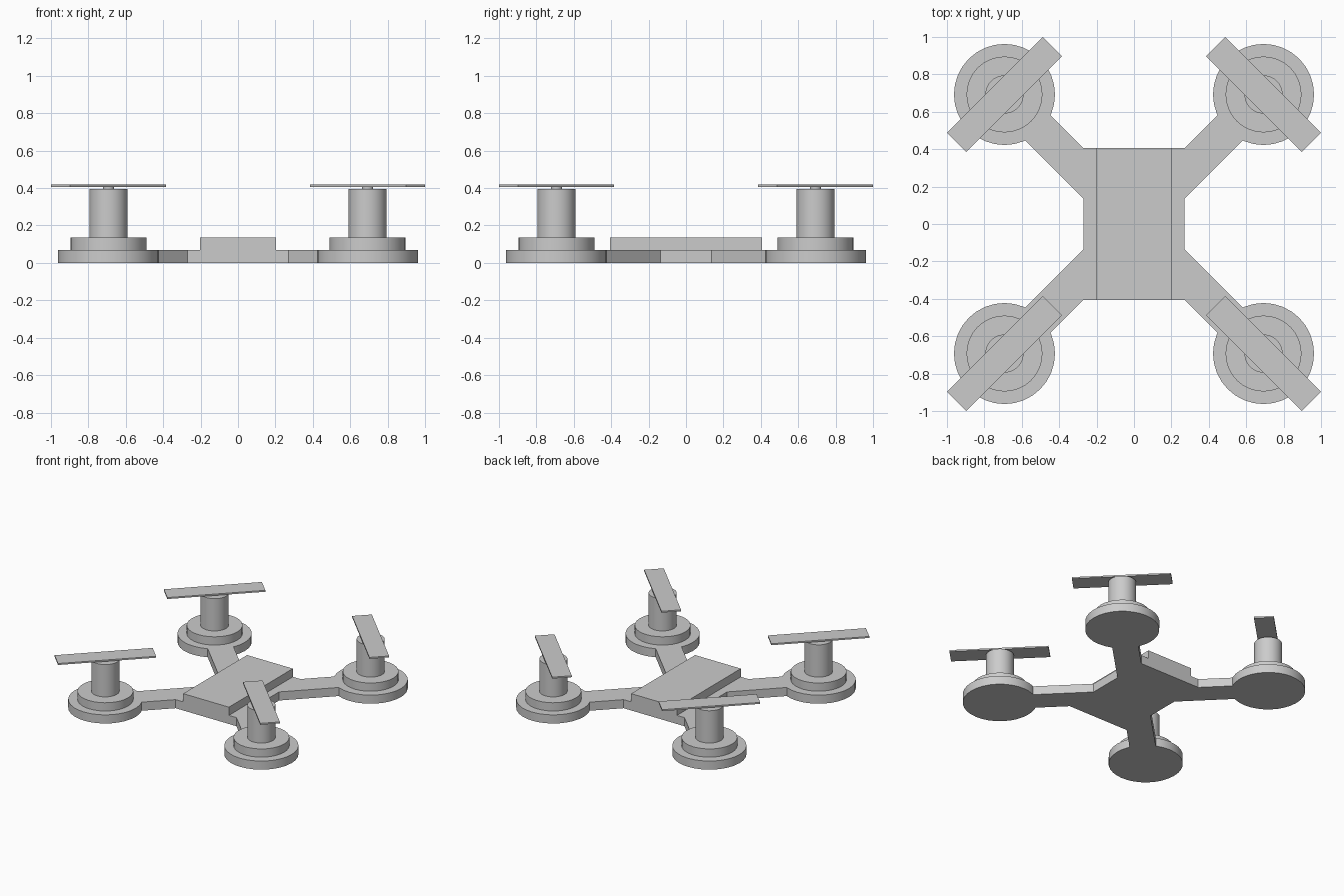
import bpy, bmesh, math

if "Cube" in bpy.data.objects:
    bpy.data.objects.remove(bpy.data.objects["Cube"])

C = 0.6925   # rotor centre offset in x and y
SIDES = 32


def extrude(name, outline, z0, z1):
    """Solid prism from a flat outline."""
    bm = bmesh.new()
    face = bm.faces.new([bm.verts.new((x, y, z0)) for x, y in outline])
    res = bmesh.ops.extrude_face_region(bm, geom=[face])
    top = [v for v in res["geom"] if isinstance(v, bmesh.types.BMVert)]
    bmesh.ops.translate(bm, verts=top, vec=(0, 0, z1 - z0))
    bmesh.ops.recalc_face_normals(bm, faces=bm.faces)
    mesh = bpy.data.meshes.new(name)
    bm.to_mesh(mesh)
    bm.free()
    obj = bpy.data.objects.new(name, mesh)
    bpy.context.collection.objects.link(obj)
    return obj


def lathe(name, profile, location):
    """Turned solid from (radius, z) points, capped at both ends."""
    bm = bmesh.new()
    rings = []
    for r, z in profile:
        rings.append([bm.verts.new((r * math.cos(2 * math.pi * i / SIDES),
                                    r * math.sin(2 * math.pi * i / SIDES), z))
                      for i in range(SIDES)])
    for a, b in zip(rings, rings[1:]):
        for i in range(SIDES):
            j = (i + 1) % SIDES
            bm.faces.new((a[i], a[j], b[j], b[i]))
    bm.faces.new(rings[0][::-1])
    bm.faces.new(rings[-1])
    bmesh.ops.recalc_face_normals(bm, faces=bm.faces)
    mesh = bpy.data.meshes.new(name)
    bm.to_mesh(mesh)
    bm.free()
    obj = bpy.data.objects.new(name, mesh)
    obj.location = location
    bpy.context.collection.objects.link(obj)
    bpy.ops.object.select_all(action='DESELECT')
    obj.select_set(True)
    bpy.context.view_layer.objects.active = obj
    bpy.ops.object.shade_smooth_by_angle(angle=math.radians(30))
    return obj


# Frame: central plate with four diagonal arms, one quadrant mirrored around
d = C - 0.25 / math.sqrt(2)          # arm end, just inside the rotor base
h = 0.135 / 2                        # half arm width along x or y
quad = [(0.27, 0.135), (d + h, d - h), (d - h, d + h), (0.27, 0.405)]
outline = (quad
           + [(-x, y) for x, y in reversed(quad)]
           + [(-x, -y) for x, y in quad]
           + [(x, -y) for x, y in reversed(quad)])
extrude("frame", outline, 0.0, 0.069)

# Raised body block on the plate
w, l = 0.203, 0.405
extrude("body_block", [(-w, -l), (w, -l), (w, l), (-w, l)], 0.069, 0.135)

# Four rotors: stepped base with motor post, small hub and flat blade
post = [(0.27, 0), (0.27, 0.069), (0.203, 0.069), (0.203, 0.135),
        (0.102, 0.135), (0.102, 0.394)]
for side, sx in (("left", -1), ("right", 1)):
    for end, sy in (("front", -1), ("back", 1)):
        tag = f"{end}_{side}"
        loc = (sx * C, sy * C, 0)
        lathe(f"rotor_post_{tag}", post, loc)
        lathe(f"rotor_hub_{tag}", [(0.03, 0.394), (0.03, 0.407)], loc)
        a, b = 0.362, 0.0725
        blade = extrude(f"rotor_blade_{tag}",
                        [(-a, -b), (a, -b), (a, b), (-a, b)], 0.406, 0.418)
        blade.location = loc
        blade.rotation_euler.z = -sx * math.pi / 4
